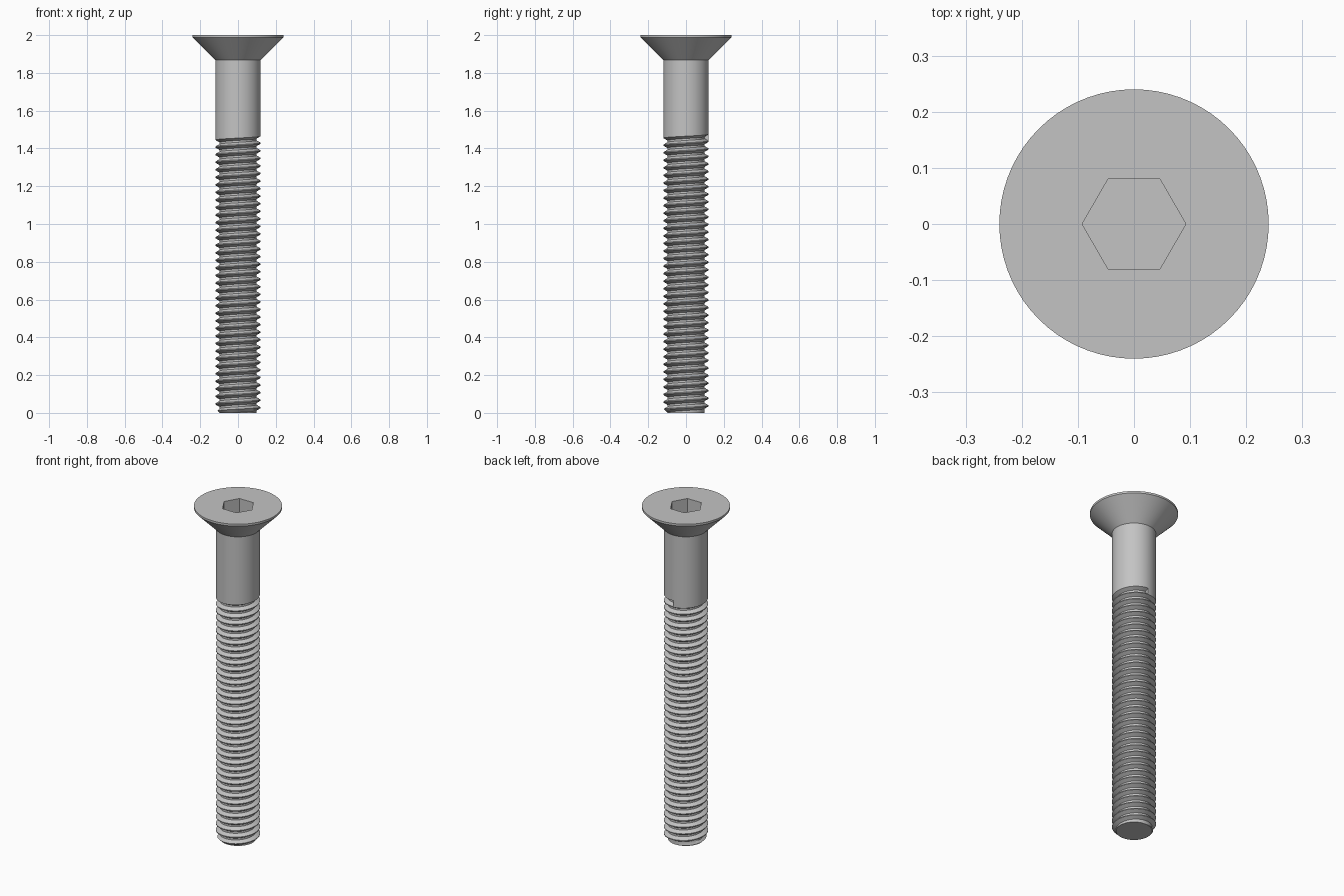
import bpy, bmesh
from math import sin, cos, pi, radians

cube = bpy.data.objects.get("Cube")
if cube:
    bpy.data.objects.remove(cube, do_unlink=True)

SEG = 72                            # segments around the axis
PITCH = 0.04
R, ROOT, HEAD_R = 0.12, 0.098, 0.24
TURNS = 37
THREAD_END = 1.435                  # last crest at the start of a turn
NECK_Z, RIM_Z, TOP_Z = 1.868, 1.988, 2.0
SOCKET_R, SOCKET_Z = 0.0924, 1.9

steel = bpy.data.materials.new("steel grey")
steel.use_nodes = True
grey = (0.55, 0.55, 0.55, 1)
steel.diffuse_color = grey
steel.node_tree.nodes["Principled BSDF"].inputs["Base Color"].default_value = grey


def finish(bm, name):
    bmesh.ops.remove_doubles(bm, verts=bm.verts, dist=1e-5)
    bmesh.ops.recalc_face_normals(bm, faces=bm.faces)
    mesh = bpy.data.meshes.new(name)
    bm.to_mesh(mesh)
    bm.free()
    mesh.materials.append(steel)
    obj = bpy.data.objects.new(name, mesh)
    bpy.context.collection.objects.link(obj)
    bpy.ops.object.select_all(action='DESELECT')
    obj.select_set(True)
    bpy.context.view_layer.objects.active = obj
    bpy.ops.object.shade_smooth_by_angle(angle=radians(30))


def columns_to_faces(bm, columns):
    for a, b in zip(columns, columns[1:]):
        for i in range(len(a) - 1):
            bm.faces.new((a[i], b[i], b[i + 1], a[i + 1]))


def point(bm, r, angle, z):
    return bm.verts.new((r * cos(angle), r * sin(angle), z))


# Threaded shank: one column of thread profile per angle, rising along the helix
bm = bmesh.new()
tooth = [(R, 0), (R, 0.005), (ROOT, 0.0175), (ROOT, 0.0275)]
columns = []
for j in range(SEG + 1):
    angle = pi / 2 + 2 * pi * j / SEG
    rise = PITCH * j / SEG
    profile = [(r, THREAD_END + (k - TURNS) * PITCH + dz + rise)
               for k in range(TURNS) for r, dz in tooth]
    profile += [(R, THREAD_END + rise), (R, THREAD_END + PITCH), (R, NECK_Z)]
    # chamfered tip, cut flat at the bottom
    columns.append([point(bm, min(r, ROOT + max(z, 0)), angle, max(z, 0))
                    for r, z in profile])
columns_to_faces(bm, columns)
# wall where the groove runs out into the plain shank
bm.faces.new(columns[-1][-7:-2])
# flat tip
bm.faces.new([c[0] for c in reversed(columns[:-1])])
finish(bm, "threaded_shank")

# Countersunk head with a hexagonal socket
bm = bmesh.new()
rings = []
for r, z in ((R, NECK_Z), (HEAD_R, RIM_Z), (HEAD_R, TOP_Z)):
    rings.append([point(bm, r, 2 * pi * j / SEG, z) for j in range(SEG)])
columns = list(zip(*rings))
columns_to_faces(bm, columns + columns[:1])
rim = rings[-1]
mouth = [point(bm, SOCKET_R, k * pi / 3, TOP_Z) for k in range(6)]
floor = [point(bm, SOCKET_R, k * pi / 3, SOCKET_Z) for k in range(6)]
step = SEG // 6
for k in range(6):
    n = (k + 1) % 6
    arc = [rim[(k * step + i) % SEG] for i in range(step + 1)]
    bm.faces.new([mouth[k]] + arc + [mouth[n]])
    bm.faces.new((mouth[k], mouth[n], floor[n], floor[k]))
bm.faces.new(floor)
finish(bm, "countersunk_head")
